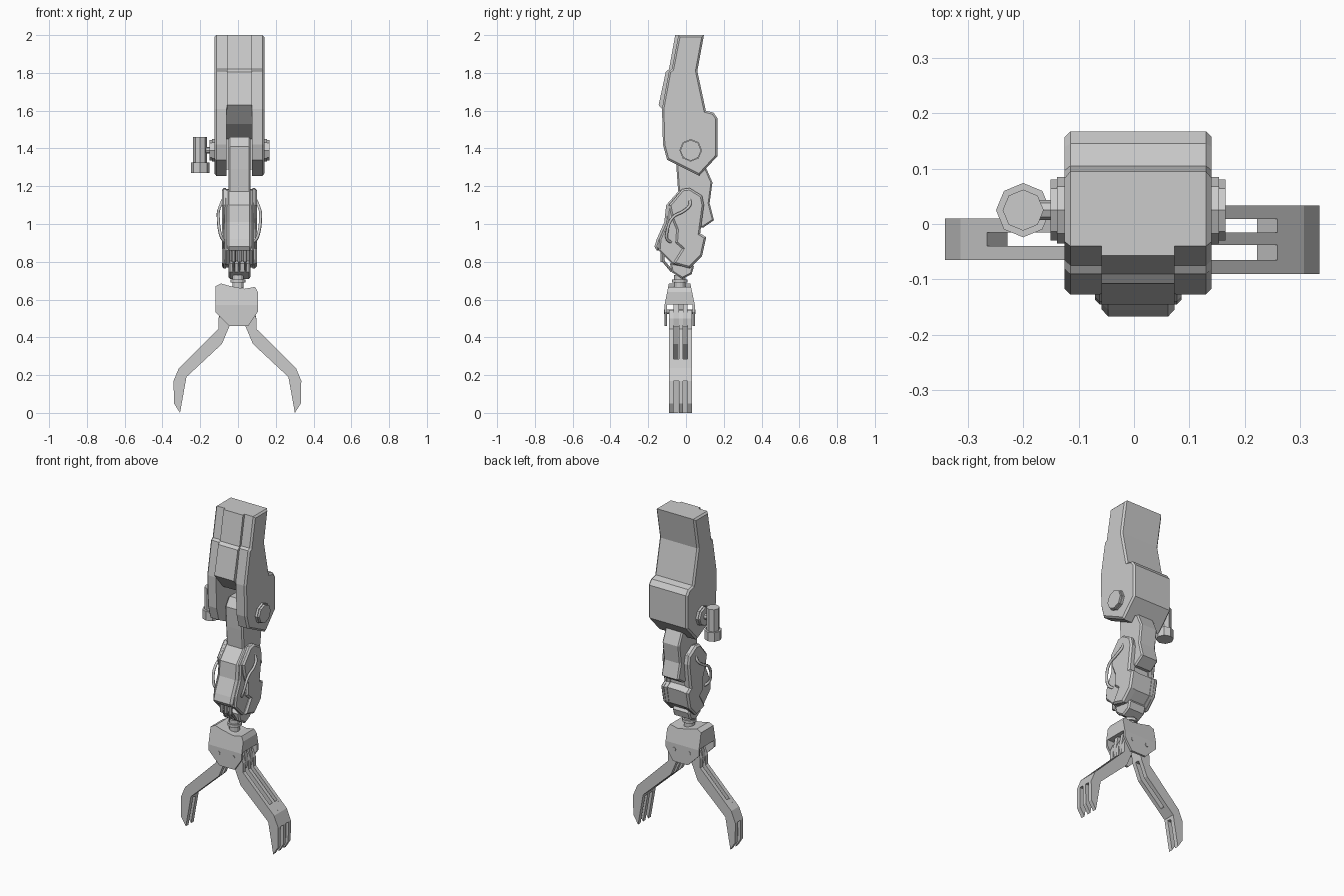
import bpy, bmesh
from mathutils import Vector

if "Cube" in bpy.data.objects:
    bpy.data.objects.remove(bpy.data.objects["Cube"])

C = 0.0075          # centre line of the arm in x
YP = -0.033         # centre line of the hand in y


def prism(name, pts, axis, a, b, chamfer=0.0, caps=()):
    """Extrude a profile along x (pts = y,z) or y (pts = x,z); chamfer the listed end caps."""
    k = 0 if axis == 'x' else 1
    put = (lambda p: (a, p[0], p[1])) if k == 0 else (lambda p: (p[0], a, p[1]))
    step = Vector((b - a, 0, 0)) if k == 0 else Vector((0, b - a, 0))
    bm = bmesh.new()
    face = bm.faces.new([bm.verts.new(put(p)) for p in pts])
    new = bmesh.ops.extrude_face_region(bm, geom=[face], use_keep_orig=True)['geom']
    bmesh.ops.translate(bm, vec=step, verts=[v for v in new if isinstance(v, bmesh.types.BMVert)])
    bmesh.ops.recalc_face_normals(bm, faces=bm.faces)
    for t in caps:
        edges = [e for e in bm.edges if all(abs(v.co[k] - t) < 1e-5 for v in e.verts)]
        bmesh.ops.bevel(bm, geom=edges, offset=chamfer, segments=1, affect='EDGES')
    me = bpy.data.meshes.new(name)
    bm.to_mesh(me)
    bm.free()
    ob = bpy.data.objects.new(name, me)
    bpy.context.collection.objects.link(ob)
    return ob


def rod(name, p, q, r, sides=8):
    p, q = Vector(p), Vector(q)
    bpy.ops.mesh.primitive_cylinder_add(vertices=sides, radius=r, depth=(q - p).length, location=(p + q) / 2)
    ob = bpy.context.object
    ob.name = name
    ob.rotation_euler = (q - p).to_track_quat('Z', 'Y').to_euler()
    return ob


def boolean(ob, cutter, op):
    m = ob.modifiers.new('cut', 'BOOLEAN')
    m.operation, m.object, m.solver = op, cutter, 'EXACT'
    bpy.context.view_layer.objects.active = ob
    bpy.ops.object.modifier_apply(modifier=m.name)
    bpy.data.objects.remove(cutter)


# Upper arm shell with an open slot at the front of the elbow
shell = [(-.04, 2), (.095, 2), (.06, 1.81), (.105, 1.6), (.145, 1.59), (.167, 1.56), (.167, 1.36),
         (.07, 1.255), (-.10, 1.34), (-.122, 1.42), (-.127, 1.61), (-.09, 1.81), (-.075, 1.82)]
arm = prism('upper_arm', shell, 'x', C - .1325, C + .1325, .01, (C - .1325, C + .1325))
slot = [(-.25, 1.66), (-.127, 1.62), (-.06, 1.53), (.10, 1.45), (.10, 1.1), (-.25, 1.1)]
boolean(arm, prism('slot_cutter', slot, 'x', C - .0675, C + .0675), 'DIFFERENCE')
prism('upper_arm_front_panel', [(-.057, 2), (0, 2), (0, 1.57), (-.06, 1.53), (-.145, 1.63),
      (-.107, 1.805), (-.09, 1.82)], 'x', C - .066, C + .066)

# Elbow pivot caps and the side canister
for s in (1, -1):
    rod('elbow_cap', (C + s * .12, .025, 1.39), (C + s * .146, .025, 1.39), .06)
    rod('elbow_cap_outer', (C + s * .14, .025, 1.39), (C + s * .158, .025, 1.39), .055)
rod('canister_bracket', (-.14, .025, 1.39), (-.2, .025, 1.39), .018)
rod('canister', (-.2, .025, 1.30), (-.2, .025, 1.46), .037)
rod('canister_base', (-.2, .025, 1.27), (-.2, .025, 1.325), .049)

# Elbow link between upper arm and forearm
link = [(-.02, 1.46), (-.055, 1.41), (-.05, 1.29), (-.04, 1.15), (-.04, 1.0), (.09, .98), (.148, 1.02),
        (.125, 1.11), (.14, 1.22), (.105, 1.3), (.095, 1.46)]
prism('elbow_link', link, 'x', C - .058, C + .058, .008, (C - .058, C + .058))

# Forearm core
core = [(-.03, 1.185), (.02, 1.18), (.07, 1.14), (.075, 1.1), (.065, .95), (.10, .93), (.08, .83), (.02, .78),
        (-.06, .80), (-.1, .865), (-.155, .86), (-.167, .88), (-.155, .92), (-.115, 1.01), (-.105, 1.1)]
prism('forearm_core', core, 'x', C - .066, C + .066, .012, (C - .066, C + .066))

# Forearm side plates, raised covers and cables
plate = [(.02, 1.185), (.08, 1.145), (.09, 1.1), (.072, .95), (.103, .93), (.083, .83), (.02, .77),
         (-.07, .785), (-.145, .86), (-.14, .92), (-.1, 1.01), (-.095, 1.1), (-.025, 1.18)]
cover = [(.02, 1.19), (.085, 1.15), (.095, 1.1), (.075, .95), (.107, .93), (.085, .83), (.02, .765),
         (-.07, .79), (-.02, .87), (-.055, .9), (-.05, .97), (-.075, 1.03), (-.09, 1.1), (-.02, 1.185)]
cable = [(.085, .02, 1.135), (.1, .02, 1.1), (.11, -.01, 1.07), (.112, -.07, 1.035),
         (.104, -.1, .96), (.09, -.1, .92), (.065, -.07, .9)]
for s in (1, -1):
    prism('forearm_side_plate', plate, 'x', C + s * .05, C + s * .078, .008, (C + s * .078,))
    prism('forearm_cover', cover, 'x', C + s * .07, C + s * .093, .01, (C + s * .093,))
    cu = bpy.data.curves.new('forearm_cable', 'CURVE')
    cu.dimensions, cu.bevel_depth, cu.bevel_resolution, cu.resolution_u = '3D', .008, 1, 4
    cu.use_fill_caps = True
    sp = cu.splines.new('BEZIER')
    sp.bezier_points.add(len(cable) - 1)
    for bp, (x, y, z) in zip(sp.bezier_points, cable):
        bp.co = (C + s * x, y, z)
        bp.handle_left_type = bp.handle_right_type = 'AUTO'
    ob = bpy.data.objects.new('forearm_cable', cu)
    bpy.context.collection.objects.link(ob)

# Wrist block, pistons and neck
wrist = [(-.05, .81), (-.085, .79), (-.075, .745), (-.02, .71), (.03, .735), (.042, .775), (.02, .81)]
prism('wrist_block', wrist, 'x', C - .058, C + .058, .008, (C - .058, C + .058))
for x in (-.03, 0, .03):
    rod('wrist_piston', (C + x, -.125, .87), (C + x, -.125, .80), .011)
    rod('wrist_piston_rod', (C + x, -.125, .81), (C + x, -.075, .75), .007)
rod('wrist_neck', (0, YP, .66), (0, YP, .73), .03, 12)
rod('wrist_flange', (0, YP, .69), (0, YP, .707), .04, 12)

# Palm: front outline crossed with an inverted-U side profile
outline = [(-.12, .67), (-.09, .685), (-.045, .672), (.035, .657), (.09, .667), (.105, .64), (.105, .535),
           (.055, .46), (-.045, .46), (-.12, .535)]
palm = prism('palm', outline, 'y', -.2, .15)
side = [(-.09, .69), (.022, .69), (.047, .57), (.047, .44), (.034, .44), (.034, .575),
        (-.1, .575), (-.1, .44), (-.114, .44), (-.114, .57)]
boolean(palm, prism('palm_cutter', side, 'x', -.3, .3), 'INTERSECT')

# Fingers: slotted claws, three tines on the right and two on the left
claw = [(.03, .53), (.08, .545), (.1, .5), (.1, .445), (.31, .237), (.338, .17), (.336, .05), (.304, 0),
        (.27, .19), (.082, .365), (.042, .46)]
bridge = [(.262, .284), (.31, .237), (.338, .17), (.273, .175), (.27, .19), (.225, .232)]
knuckle = [(.02, .58), (.085, .58), (.1, .5), (.09, .455), (.042, .46)]
for s, tines in ((1, [(-.09, -.065), (-.038, -.015), (.009, .033)]), (-1, [(-.065, -.04), (-.015, .01)])):
    flip = lambda pts: [(s * x - .003, z) for x, z in pts]
    for a, b in tines:
        prism('finger_tine', flip(claw), 'y', a, b)
    for (_, a), (b, _) in zip(tines, tines[1:]):
        prism('finger_bridge', flip(bridge), 'y', a, b)
        prism('finger_knuckle', flip(knuckle), 'y', a, b)
    rod('knuckle_pin', (s * .05 - .003, -.117, .535), (s * .05 - .003, .05, .535), .012)
